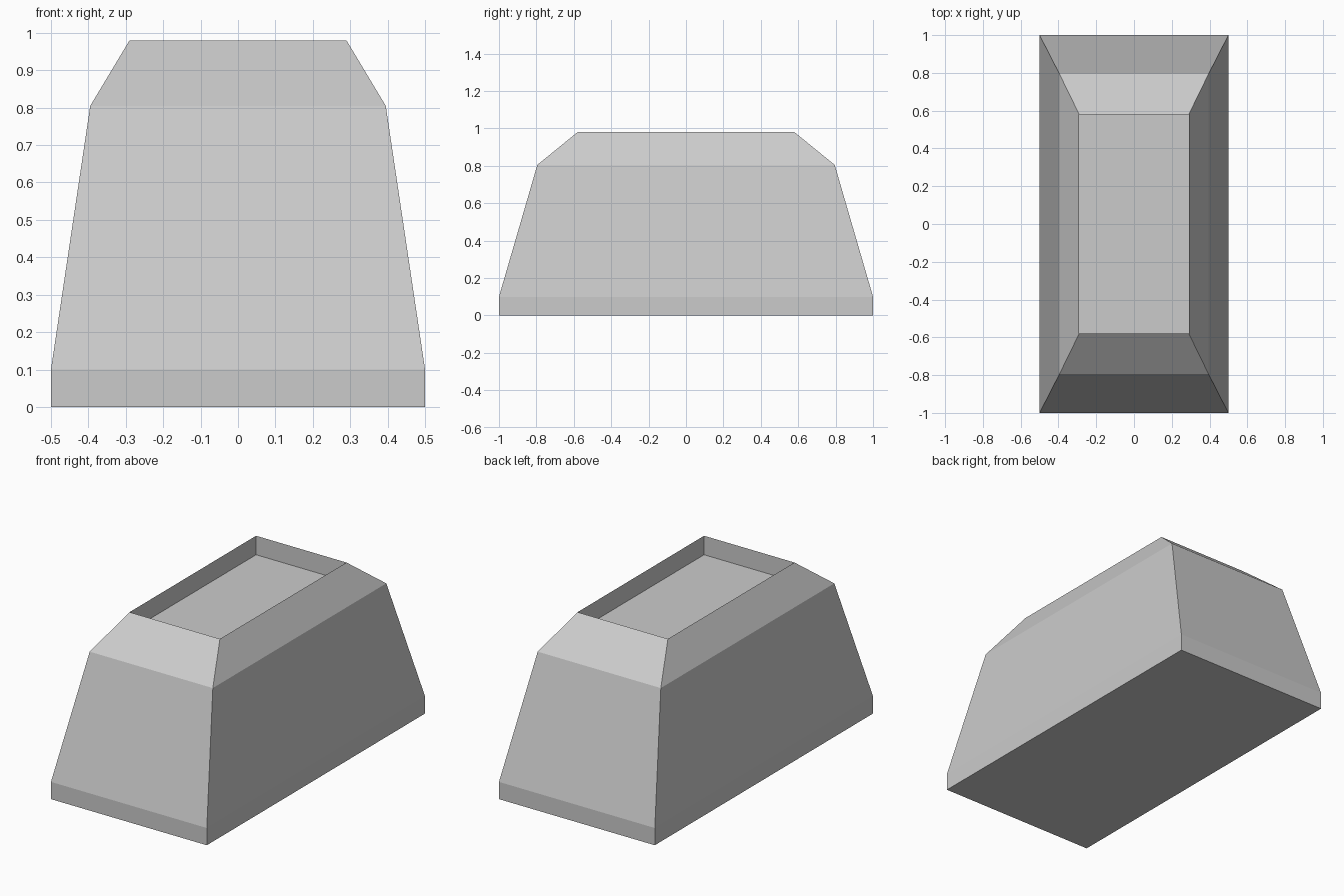
import bpy
import bmesh

cube = bpy.data.objects.get("Cube")
if cube:
    bpy.data.objects.remove(cube, do_unlink=True)

# Single plain grey finish
grey = bpy.data.materials.new("light_grey")
grey.use_nodes = True
colour = (0.6, 0.6, 0.6, 1)
grey.diffuse_color = colour
grey.node_tree.nodes["Principled BSDF"].inputs["Base Color"].default_value = colour

# Rectangular sections: half width, half length, height
sections = [
    (0.5, 1.0, 0.0),      # bottom
    (0.5, 1.0, 0.1),      # top of the plinth
    (0.395, 0.795, 0.805),  # shoulder
    (0.29, 0.58, 0.98),   # rim
    (0.29, 0.58, 0.87),   # floor of the recess
]


def add_ring(bm, half_x, half_y, z):
    corners = ((-1, -1), (1, -1), (1, 1), (-1, 1))
    return [bm.verts.new((sx * half_x, sy * half_y, z)) for sx, sy in corners]


# Tapered body with a sunken top, lofted through the sections
bm = bmesh.new()
rings = [add_ring(bm, *section) for section in sections]
for lower, upper in zip(rings, rings[1:]):
    for i in range(4):
        j = (i + 1) % 4
        bm.faces.new((lower[i], lower[j], upper[j], upper[i]))
bm.faces.new(reversed(rings[0]))
bm.faces.new(rings[-1])
bmesh.ops.recalc_face_normals(bm, faces=bm.faces)

mesh = bpy.data.meshes.new("tapered_block")
bm.to_mesh(mesh)
bm.free()
mesh.materials.append(grey)
block = bpy.data.objects.new("tapered_block", mesh)
bpy.context.collection.objects.link(block)
